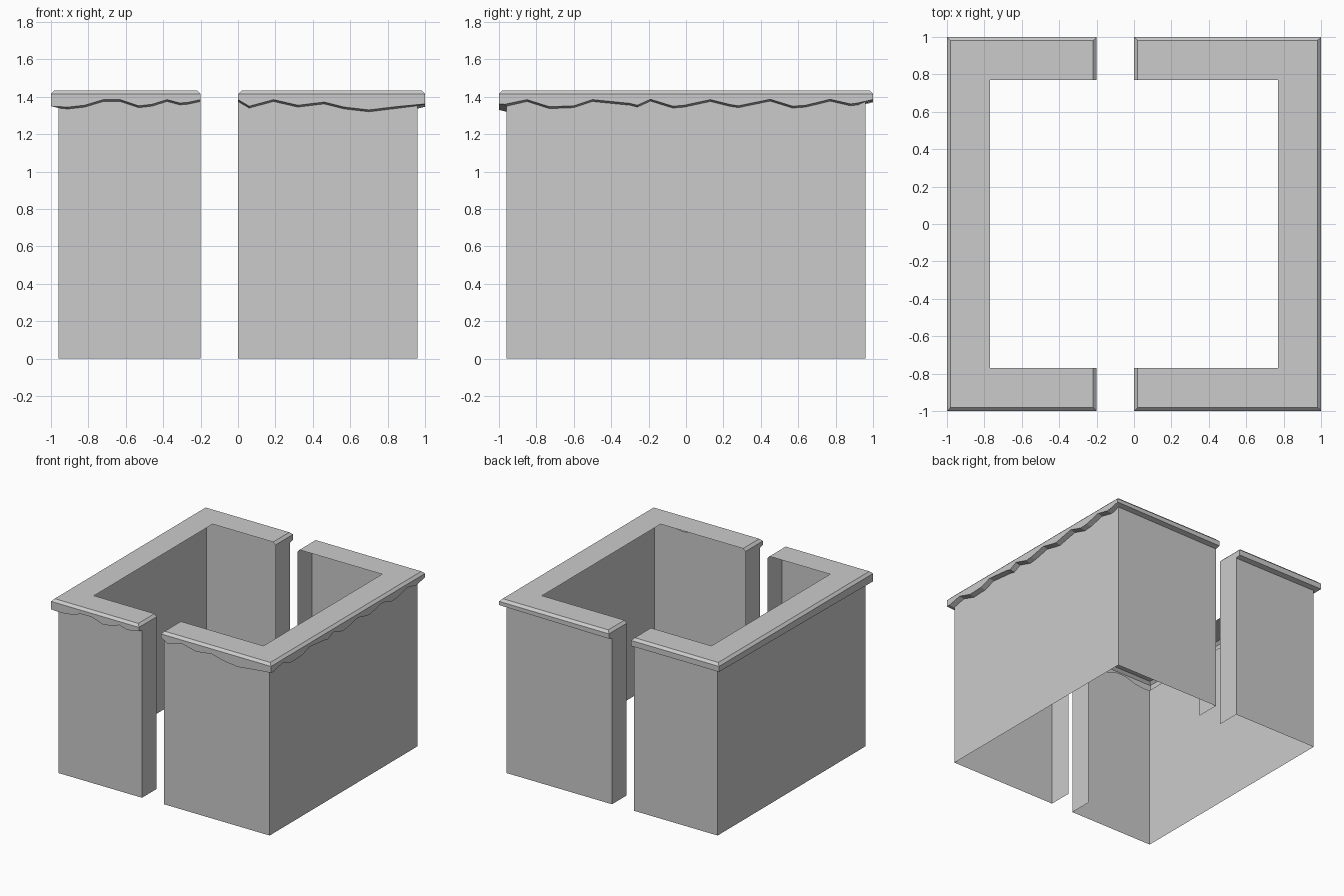
import bpy, bmesh

if "Cube" in bpy.data.objects:
    bpy.data.objects.remove(bpy.data.objects["Cube"])

WALL, INNER, TOP, EDGE, CH = 0.96, 0.77, 1.435, 1.415, 0.02
LIP = 0.01


def finish(name, bm):
    bmesh.ops.remove_doubles(bm, verts=bm.verts, dist=0.0005)
    bmesh.ops.dissolve_degenerate(bm, dist=0.0005, edges=bm.edges)
    me = bpy.data.meshes.new(name)
    bm.to_mesh(me)
    bm.free()
    bpy.context.collection.objects.link(bpy.data.objects.new(name, me))


def inset(x, y, d):
    """Pull a point of the outer square in to the square of half-width d."""
    return max(-d, min(d, x)), max(-d, min(d, y))


def sweep(name, path, profile, gap, side):
    """Open sheet along the path; profile(w) lists (half-width, height)."""
    bm = bmesh.new()
    cols = []
    for i, (x, y, w) in enumerate(path):
        col = []
        for d, z in profile(w):
            px, py = inset(x, y, d)
            if i in (0, len(path) - 1) and z == TOP:
                px = gap - side * CH
            col.append(bm.verts.new((px, py, z)))
        cols.append(col)
    for a, b in zip(cols, cols[1:]):
        for k in range(len(a) - 1):
            bm.faces.new((a[k], a[k + 1], b[k + 1], b[k]))
    finish(name, bm)


def end_panels(name, path, gap, side):
    """Faces lining the gap, with the bevelled cap edge above them."""
    bm = bmesh.new()
    for x, y, w in (path[0], path[-1]):
        s = 1 if y > 0 else -1
        panel = [(gap, INNER, 0), (gap, INNER, EDGE), (gap, 1, EDGE),
                 (gap, 1, w), (gap, WALL, w - LIP), (gap, WALL, 0)]
        bevel = [(gap - side * CH, INNER, TOP), (gap - side * CH, 1 - CH, TOP),
                 (gap, 1, EDGE), (gap, INNER, EDGE)]
        for poly in (panel, bevel):
            f = bm.faces.new([bm.verts.new((px, s * py, pz)) for px, py, pz in poly])
            f.normal_update()
            if f.normal.x * side < 0:
                f.normal_flip()
    finish(name, bm)


def cap_profile(w):
    return [(INNER, TOP), (1 - CH, TOP), (1, EDGE), (1, w), (WALL, w - LIP)]


def wall_profile(w):
    return [(WALL, w - LIP), (WALL, 0)]


# wavy lower edge of the cap: position along the side, height
front_left = [(-1, 1.35), (-.91, 1.345), (-.82, 1.355), (-.72, 1.385), (-.63, 1.385),
              (-.53, 1.352), (-.46, 1.36), (-.38, 1.385), (-.31, 1.367), (-.27, 1.37), (-.2, 1.385)]
front_right = [(0, 1.385), (.06, 1.35), (.19, 1.385), (.32, 1.355), (.46, 1.372),
               (.57, 1.345), (.7, 1.33), (.84, 1.347), (1, 1.362)]
right_side = [(-.97, 1.36), (-.85, 1.385), (-.73, 1.347), (-.6, 1.352), (-.5, 1.385),
              (-.3, 1.365), (-.26, 1.355), (-.19, 1.387), (-.07, 1.35), (-.01, 1.355),
              (.13, 1.385), (.23, 1.36), (.28, 1.352), (.45, 1.387), (.57, 1.35),
              (.64, 1.355), (.77, 1.387), (.88, 1.362), (.92, 1.367), (1, 1.385)]

left_path = [(-.2, 1, 1.37), (-1, 1, 1.37)] + [(x, -1, w) for x, w in front_left]
right_path = ([(x, -1, w) for x, w in front_right]
              + [(1, y, w) for y, w in right_side] + [(0, 1, 1.375)])

# two C-shaped halves, separated by the gap
for half, path, gap, side in (("left", left_path, -.2, 1), ("right", right_path, 0, -1)):
    sweep(half + "_cap", path, cap_profile, gap, side)
    sweep(half + "_wall", path, wall_profile, gap, side)
    end_panels(half + "_gap_panels", path, gap, side)
